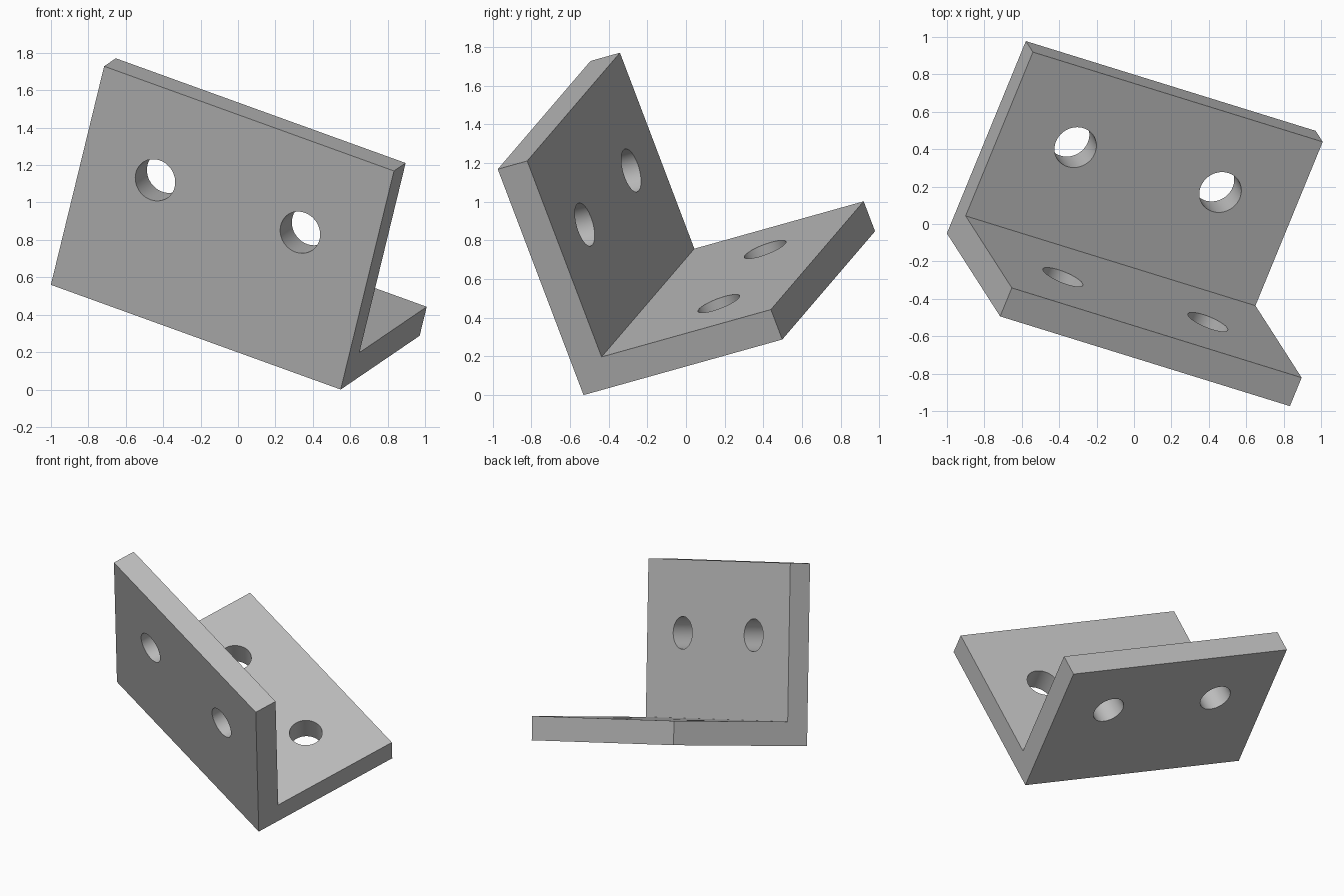
import bpy
import bmesh
from mathutils import Matrix, Vector

cube = bpy.data.objects.get("Cube")
if cube:
    bpy.data.objects.remove(cube, do_unlink=True)

LENGTH, HEIGHT, DEPTH, THICK = 1.716, 1.282, 1.148, 0.17
HOLE_RADIUS = 0.115
WALL_HOLE, BASE_HOLE = 0.768, 0.713   # distance of hole centres from the bend

# Tilted frame: local x runs out along the base, y along the bend, z up the wall
along = Vector((-1.55, 0.48, 0.56)).normalized()
out = Vector((0.415, 1.03, 0.29))
out = (out - along * out.dot(along)).normalized()
up = out.cross(along)
pose = Matrix((out, along, up)).transposed().to_4x4()
pose.translation = Vector((0.549, -0.53, 0.0))

# Material
steel = bpy.data.materials.new("plain_grey")
steel.use_nodes = True
colour = (0.5, 0.5, 0.5, 1)
steel.diffuse_color = colour
steel.node_tree.nodes["Principled BSDF"].inputs["Base Color"].default_value = colour


def make_object(name, bm):
    bmesh.ops.recalc_face_normals(bm, faces=bm.faces)
    mesh = bpy.data.meshes.new(name)
    bm.to_mesh(mesh)
    bm.free()
    mesh.materials.append(steel)
    obj = bpy.data.objects.new(name, mesh)
    bpy.context.collection.objects.link(obj)
    return obj


# L-shaped bracket: profile extruded along the bend
bm = bmesh.new()
profile = [(0, 0), (DEPTH, 0), (DEPTH, THICK), (THICK, THICK), (THICK, HEIGHT), (0, HEIGHT)]
face = bm.faces.new([bm.verts.new((x, 0, z)) for x, z in profile])
extruded = bmesh.ops.extrude_face_region(bm, geom=[face])["geom"]
moved = [v for v in extruded if isinstance(v, bmesh.types.BMVert)]
bmesh.ops.translate(bm, verts=moved, vec=(0, LENGTH, 0))
bracket = make_object("angle_bracket", bm)

# Four bolt holes, two in each leg
bm = bmesh.new()
for y in (LENGTH / 4, LENGTH * 3 / 4):
    base = Matrix.Translation((BASE_HOLE, y, THICK / 2))
    wall = Matrix.Translation((THICK / 2, y, WALL_HOLE)) @ Matrix.Rotation(1.570796, 4, 'Y')
    for place in (base, wall):
        bmesh.ops.create_cone(bm, cap_ends=True, segments=64, radius1=HOLE_RADIUS,
                              radius2=HOLE_RADIUS, depth=THICK * 2, matrix=place)
cutter = make_object("hole_cutter", bm)
cutter.hide_render = True

cut = bracket.modifiers.new("bolt_holes", 'BOOLEAN')
cut.operation = 'DIFFERENCE'
cut.solver = 'EXACT'
cut.object = cutter

bpy.ops.object.select_all(action='DESELECT')
bracket.select_set(True)
bpy.context.view_layer.objects.active = bracket
bpy.ops.object.modifier_apply(modifier=cut.name)
bpy.data.objects.remove(cutter, do_unlink=True)

# Smooth hole walls, sharp plate edges
bpy.ops.object.shade_smooth_by_angle(angle=0.5)
bracket.matrix_world = pose
